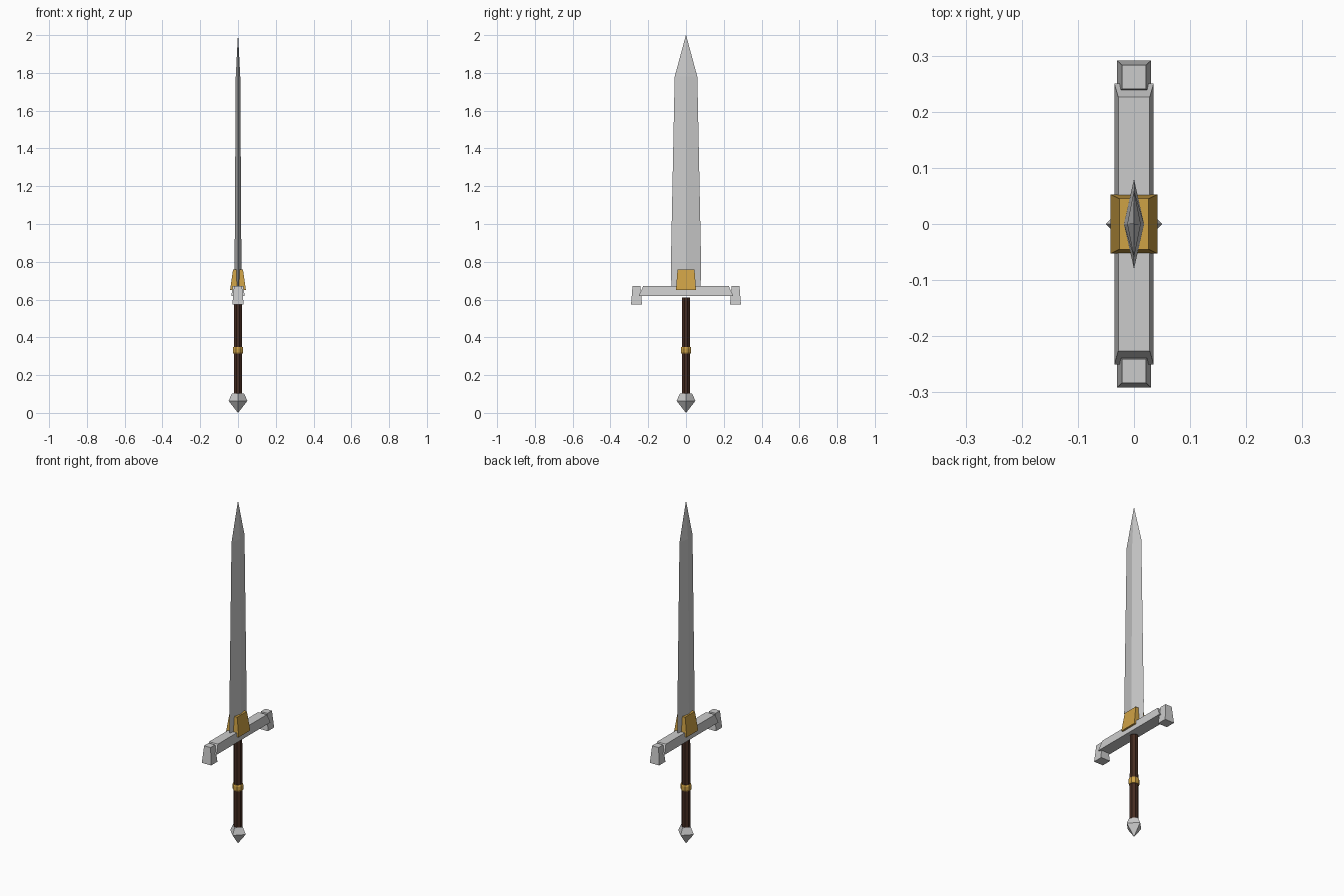
import bpy, math

if "Cube" in bpy.data.objects:
    bpy.data.objects.remove(bpy.data.objects["Cube"])


def material(name, rgb):
    m = bpy.data.materials.new(name)
    m.diffuse_color = (*rgb, 1)
    m.use_nodes = True
    m.node_tree.nodes["Principled BSDF"].inputs["Base Color"].default_value = m.diffuse_color
    return m


gold = material("gold", (0.62, 0.36, 0.06))
leather = material("leather", (0.06, 0.025, 0.015))


def loft(name, rings, mat=None):
    """Skin a stack of point rings, capping both ends."""
    n = len(rings[0])
    verts = [p for r in rings for p in r]
    faces = [tuple(range(n))[::-1], tuple(range(len(verts) - n, len(verts)))]
    for k in range(len(rings) - 1):
        for i in range(n):
            j = (i + 1) % n
            faces.append((k * n + i, k * n + j, (k + 1) * n + j, (k + 1) * n + i))
    me = bpy.data.meshes.new(name)
    me.from_pydata(verts, [], faces)
    me.validate()
    ob = bpy.data.objects.new(name, me)
    bpy.context.collection.objects.link(ob)
    if mat:
        me.materials.append(mat)
    return ob


def rect(x, y, z, cy=0):
    return [(-x, cy - y, z), (x, cy - y, z), (x, cy + y, z), (-x, cy + y, z)]


def ngon(rx, ry, z, n, turn=0):
    return [(rx * math.cos(a), ry * math.sin(a), z)
            for a in (turn + 2 * math.pi * i / n for i in range(n))]


# Blade: diamond section tapering to a point
loft("blade", [ngon(x, y, z, 4) for x, y, z in (
    (0.018, 0.077, 0.65), (0.018, 0.08, 0.79),
    (0.012, 0.06, 1.78), (0.0005, 0.0005, 2.0))])

# Crossguard with a narrower top
loft("crossguard", [rect(0.035, 0.25, 0.62), rect(0.028, 0.226, 0.672)])

# Flared blocks at the guard ends
for side, label in ((-1, "left"), (1, "right")):
    loft("guard_end_" + label, [rect(0.03, 0.029, 0.573, side * 0.262),
                                rect(0.021, 0.021, 0.672, side * 0.262)])

# Gold collar around the blade root
loft("blade_collar", [rect(0.042, 0.053, 0.65), rect(0.026, 0.045, 0.76)], gold)

# Leather grip and its gold band
t = math.pi / 8
loft("grip", [ngon(0.024, 0.024, 0.09, 8, t), ngon(0.023, 0.023, 0.612, 8, t)], leather)
loft("grip_band", [ngon(r, r, z, 8, t) for r, z in (
    (0.027, 0.314), (0.03, 0.322), (0.03, 0.342), (0.027, 0.35))], gold)

# Four-sided pointed pommel
loft("pommel", [ngon(r, r, z, 4) for r, z in (
    (0.0005, 0.0), (0.05, 0.064), (0.032, 0.102))])
